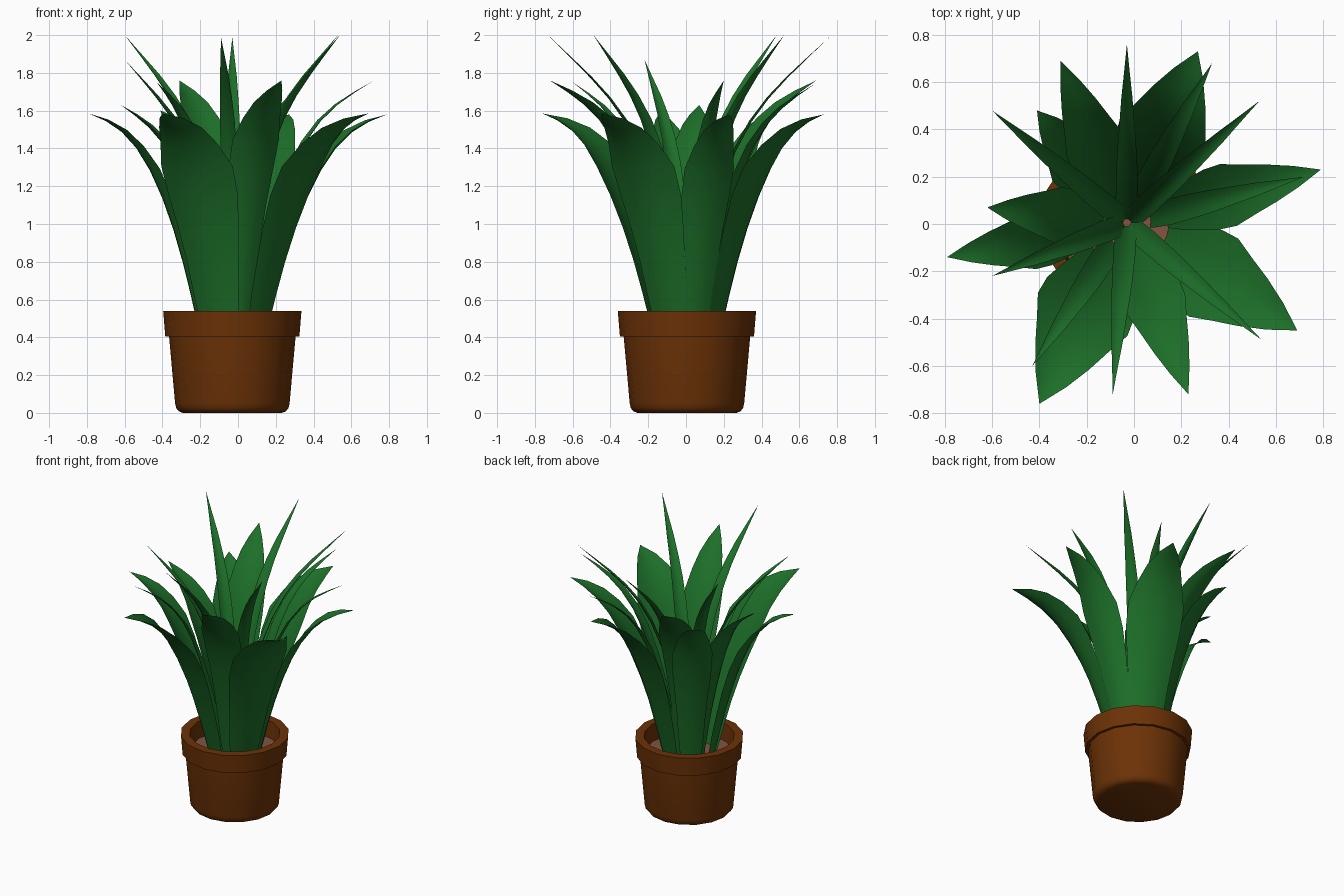
import bpy, bmesh, math
from mathutils import Vector

if "Cube" in bpy.data.objects:
    bpy.data.objects.remove(bpy.data.objects["Cube"])

CX, CY = -0.03, 0.005   # pot axis


def material(name, rgb):
    m = bpy.data.materials.new(name)
    m.diffuse_color = (*rgb, 1)
    m.use_nodes = True
    m.node_tree.nodes["Principled BSDF"].inputs["Base Color"].default_value = m.diffuse_color
    return m


GREEN = material("leaf green", (0.012, 0.158, 0.022))
CLAY = material("clay brown", (0.15, 0.032, 0.002))
SOIL = material("soil brown", (0.22, 0.09, 0.053))


def make_object(name, bm, mat, angle):
    me = bpy.data.meshes.new(name)
    bm.to_mesh(me)
    bm.free()
    me.materials.append(mat)
    ob = bpy.data.objects.new(name, me)
    bpy.context.collection.objects.link(ob)
    bpy.ops.object.select_all(action='DESELECT')
    ob.select_set(True)
    bpy.context.view_layer.objects.active = ob
    bpy.ops.object.shade_smooth_by_angle(angle=math.radians(angle))
    return ob


def lathe(name, profile, mat, sides=16):
    """Revolve (radius, z) points round the pot axis; cap both ends."""
    bm = bmesh.new()
    rings = []
    for r, z in profile:
        rings.append([bm.verts.new((CX + r * math.cos(2 * math.pi * i / sides),
                                    CY + r * math.sin(2 * math.pi * i / sides), z))
                      for i in range(sides)])
    for a, b in zip(rings, rings[1:]):
        for i in range(sides):
            j = (i + 1) % sides
            bm.faces.new((a[i], a[j], b[j], b[i]))
    bm.faces.new(rings[0][::-1])
    bm.faces.new(rings[-1])
    return make_object(name, bm, mat, 50)


# Pot with overhanging rim, and soil inside it
lathe("pot", [(0.262, 0), (0.283, 0.008), (0.297, 0.025), (0.303, 0.05), (0.335, 0.405),
              (0.355, 0.405), (0.366, 0.54), (0.305, 0.54), (0.295, 0.40)], CLAY)
lathe("soil", [(0.294, 0.405), (0.294, 0.42)], SOIL)

# Width along the blade: (position, fraction of full width)
BROAD = [(0, 0.45), (0.3, 0.72), (0.5, 0.97), (0.6, 1), (0.8, 0.6), (0.9, 0.34), (1, 0)]
SLIM = [(0, 0.8), (0.3, 1), (0.55, 0.9), (0.8, 0.5), (1, 0)]


def lookup(keys, s):
    for (a, va), (b, vb) in zip(keys, keys[1:]):
        if s <= b:
            return va + (vb - va) * (s - a) / (b - a)
    return keys[-1][1]


def leaf(name, tip, width, root, straight, bend, keys, cup, steps=10):
    """Arching cupped blade from the soil out to the tip."""
    tip = Vector(tip)
    out = Vector((tip.x - CX, tip.y - CY, 0))
    reach = out.length
    out.normalize()
    side = Vector((-out.y, out.x, 0))
    z0 = 0.41

    def spine(s):
        f = s ** 1.6
        h = straight * f + (1 - straight) * (1 - (1 - f) ** bend)
        p = Vector((CX, CY, z0)) + out * (root + (reach - root) * f)
        p.z += (tip.z - z0) * h
        return p

    bm = bmesh.new()
    rows = []
    for k in range(steps):
        s = k / steps
        tangent = (spine(min(1, s + 0.03)) - spine(max(0, s - 0.03))).normalized()
        inward = tangent.cross(side).normalized()
        if inward.dot(out) > 0:
            inward.negate()
        w = width * lookup(keys, s)
        rows.append([bm.verts.new(spine(s) + side * (u * w / 2) + inward * (cup * w * u * u))
                     for u in (-1, -0.5, 0, 0.5, 1)])
    for a, b in zip(rows, rows[1:]):
        for i in range(4):
            bm.faces.new((a[i], a[i + 1], b[i + 1], b[i]))
    end = bm.verts.new(tip)
    for i in range(4):
        bm.faces.new((rows[-1][i], rows[-1][i + 1], end))
    return make_object(name, bm, GREEN, 60)


# Outer broad leaves: tip x, y, z, width
outer = [(0.79, 0.23, 1.58, 0.27), (0.69, -0.45, 1.585, 0.39),
         (-0.40, -0.76, 1.585, 0.42), (-0.79, -0.14, 1.585, 0.24),
         (0.27, 0.73, 1.58, 0.39), (-0.41, 0.48, 1.60, 0.27)]
for n, (x, y, z, w) in enumerate(outer, 1):
    leaf(f"outer_leaf_{n}", (x, y, z), w, 0.175, 0.2, 2.9, BROAD, 0.12)

# Middle leaves, some broad and some slim
middle = [(0.23, -0.72, 1.76, 0.26, BROAD), (-0.31, 0.69, 1.76, 0.26, BROAD),
          (-0.62, 0.07, 1.63, 0.24, BROAD), (0.72, 0.20, 1.76, 0.11, SLIM),
          (0.33, 0.68, 1.74, 0.11, SLIM), (-0.43, -0.60, 1.75, 0.11, SLIM)]
for n, (x, y, z, w, keys) in enumerate(middle, 1):
    leaf(f"middle_leaf_{n}", (x, y, z), w, 0.10, 0.3, 3.8, keys, 0.13)

# Tall slim inner leaves
inner = [(-0.60, 0.48, 2.0), (0.53, 0.52, 2.0), (0.54, -0.49, 2.0),
         (-0.03, 0.76, 1.99), (-0.09, -0.72, 1.99), (-0.60, -0.22, 1.87)]
for n, tip in enumerate(inner, 1):
    leaf(f"inner_leaf_{n}", tip, 0.095, 0.015, 0.45, 4.8, SLIM, 0.18)
